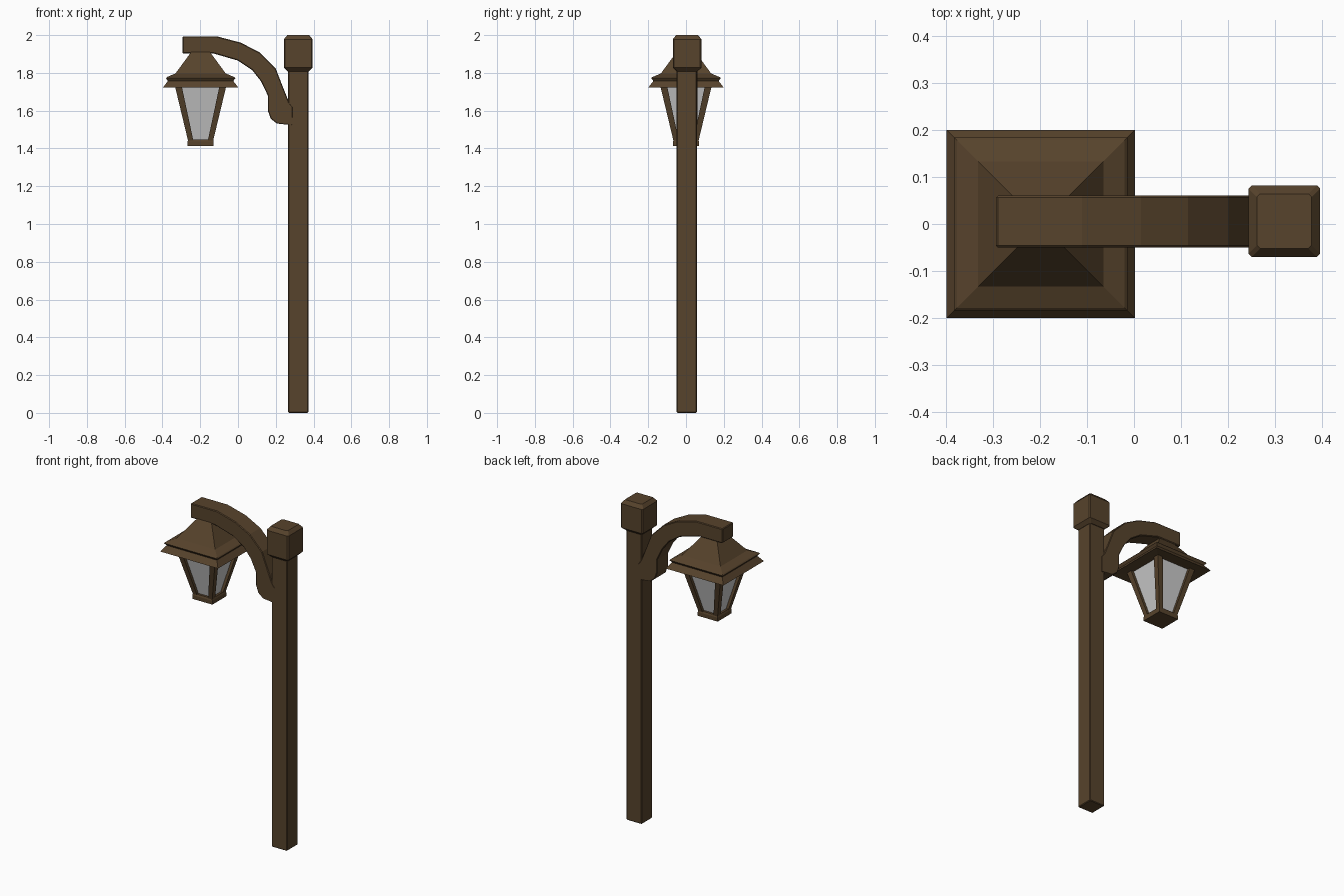
import bpy, bmesh

if "Cube" in bpy.data.objects:
    bpy.data.objects.remove(bpy.data.objects["Cube"])

brown = bpy.data.materials.new("dark_brown")
brown.diffuse_color = (0.095, 0.056, 0.025, 1)
brown.use_nodes = True
brown.node_tree.nodes["Principled BSDF"].inputs["Base Color"].default_value = brown.diffuse_color


def make(name, bm, mat=brown, bevel=0.0):
    bmesh.ops.recalc_face_normals(bm, faces=bm.faces)
    me = bpy.data.meshes.new(name)
    bm.to_mesh(me)
    bm.free()
    ob = bpy.data.objects.new(name, me)
    bpy.context.collection.objects.link(ob)
    if mat:
        me.materials.append(mat)
    if bevel:
        mod = ob.modifiers.new("bevel", 'BEVEL')
        mod.width = bevel
        mod.segments = 1
        mod.limit_method = 'ANGLE'
        mod.angle_limit = 1.0
    return ob


def loft(name, rings, mat=brown, bevel=0.0):
    """Square sections (cx, cy, half, z) joined from bottom to top."""
    bm = bmesh.new()
    loops = [[bm.verts.new((cx + sx * h, cy + sy * h, z))
              for sx, sy in ((-1, -1), (1, -1), (1, 1), (-1, 1))]
             for cx, cy, h, z in rings]
    for a, b in zip(loops, loops[1:]):
        for i in range(4):
            j = (i + 1) % 4
            bm.faces.new((a[i], a[j], b[j], b[i]))
    bm.faces.new(loops[0][::-1])
    bm.faces.new(loops[-1])
    return make(name, bm, mat, bevel)


# Post and its chamfered cap
PX, PY = 0.319, 0.004
loft("post", [(PX, PY, 0.053, 0), (PX, PY, 0.053, 1.83)], bevel=0.004)
loft("post_cap", [(PX, PY + 0.002, h, z) for h, z in
                  ((0.055, 1.808), (0.076, 1.828), (0.076, 1.978), (0.058, 2.0))],
     bevel=0.006)

# Curved arm: upper and lower outline joined as a strip, with depth in y
upper = [(-0.293, 1.993), (-0.11, 1.993), (0.015, 1.96), (0.115, 1.908),
         (0.2, 1.822), (0.232, 1.74), (0.27, 1.645), (0.29, 1.62),
         (0.29, 1.58), (0.29, 1.55)]
lower = [(-0.293, 1.903), (-0.13, 1.903), (0.0, 1.865), (0.075, 1.815),
         (0.122, 1.755), (0.158, 1.68), (0.158, 1.6), (0.173, 1.558),
         (0.205, 1.532), (0.29, 1.523)]
bm = bmesh.new()
secs = [[bm.verts.new((p[0], y, p[1])) for p, y in
         ((u, -0.05), (u, 0.06), (l, 0.06), (l, -0.05))]
        for u, l in zip(upper, lower)]
for a, b in zip(secs, secs[1:]):
    for i in range(4):
        j = (i + 1) % 4
        bm.faces.new((a[i], a[j], b[j], b[i]))
bm.faces.new(secs[0])
bm.faces.new(secs[-1][::-1])
make("curved_arm", bm, bevel=0.004)

# Lantern roof with a stepped eave
LX = -0.198
loft("lantern_roof", [(LX, 0, h, z) for h, z in
                      ((0.13, 1.73), (0.2, 1.722), (0.173, 1.757), (0.184, 1.772),
                       (0.178, 1.778), (0.133, 1.797), (0.05, 1.91))])

# Tapered glass, bottom plate and rails
loft("lantern_glass", [(LX, 0, 0.048, 1.435), (LX, 0, 0.118, 1.735)], mat=None)
loft("lantern_base", [(LX, 0, 0.069, 1.412), (LX, 0, 0.069, 1.436), (LX, 0, 0.065, 1.447)])

# Four leaning corner bars
for sx in (-1, 1):
    for sy in (-1, 1):
        loft("corner_bar", [(LX + sx * 0.051, sy * 0.051, 0.014, 1.435),
                            (LX + sx * 0.119, sy * 0.119, 0.018, 1.735)])
